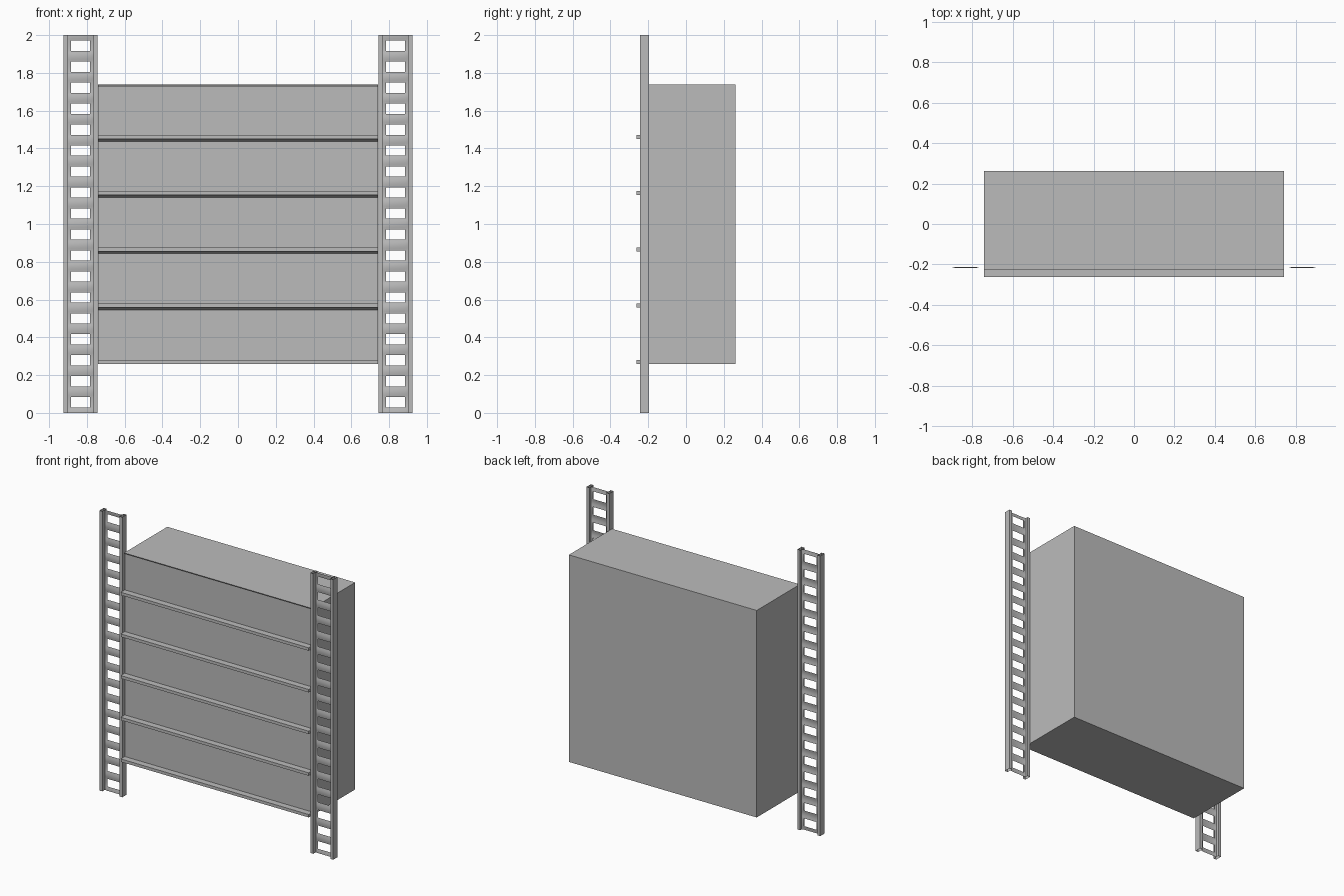
import bpy, bmesh, math

cube = bpy.data.objects.get("Cube")
if cube:
    bpy.data.objects.remove(cube, do_unlink=True)

grey = bpy.data.materials.new("plain_grey")
grey.use_nodes = True
grey.diffuse_color = (0.5, 0.5, 0.5, 1)
grey.node_tree.nodes["Principled BSDF"].inputs["Base Color"].default_value = (0.5, 0.5, 0.5, 1)


def finish(name, bm):
    mesh = bpy.data.meshes.new(name)
    bm.to_mesh(mesh)
    bm.free()
    mesh.materials.append(grey)
    obj = bpy.data.objects.new(name, mesh)
    bpy.context.collection.objects.link(obj)
    return obj


def extrude_x(name, profile, half):
    """Solid bar along x from a (y, z) profile."""
    bm = bmesh.new()
    face = bm.faces.new([bm.verts.new((-half, y, z)) for y, z in profile])
    ext = bmesh.ops.extrude_face_region(bm, geom=[face])
    verts = [g for g in ext["geom"] if isinstance(g, bmesh.types.BMVert)]
    bmesh.ops.translate(bm, verts=verts, vec=(2 * half, 0, 0))
    bmesh.ops.recalc_face_normals(bm, faces=bm.faces)
    return finish(name, bm)


HALF, FRONT, BACK, LOW, TOP = 0.742, -0.225, 0.262, 0.26, 1.738

# Cabinet body, front undercut a little below its top edge
extrude_x("cabinet_body", [(FRONT + 0.008, LOW), (BACK, LOW), (BACK, TOP),
                           (FRONT, TOP), (FRONT + 0.008, TOP - 0.012)], HALF)

# Drawer lips, with a sloping underside above the lowest one
for i in range(5):
    z = LOW + i * 0.2975
    under = 0.0 if i == 0 else 0.012
    extrude_x(f"drawer_lip_{i + 1}",
              [(-0.262, z), (-0.245, z), (FRONT + 0.008, z - under),
               (FRONT + 0.008, z + 0.021), (-0.262, z + 0.021)], HALF)


def rail(name, x0, x1, y0=-0.244, y1=-0.196):
    """Open-ended square tube standing upright."""
    bm = bmesh.new()
    corners = [(x0, y0), (x1, y0), (x1, y1), (x0, y1)]
    low = [bm.verts.new((x, y, 0)) for x, y in corners]
    high = [bm.verts.new((x, y, 2)) for x, y in corners]
    for i in range(4):
        j = (i + 1) % 4
        bm.faces.new((low[i], low[j], high[j], high[i]))
    return finish(name, bm)


def rung_plate(name, centre):
    """Thin sheet with a row of windows and gently bowed rungs between."""
    count, window, bow, steps = 18, 0.055, 0.005, 6
    pitch = 2 / count
    rung = pitch - window
    columns = [(-0.068, 0), (-0.05, 1), (0.05, 1), (0.068, 0)]
    rows = []                                   # height, bow, window above
    for i in range(count + 1):
        for k in range(steps + 1):
            t = k / steps - 0.5
            z = i * pitch + t * rung
            if -0.001 < z < 2.001:
                rows.append((z, bow * math.cos(math.pi * t), k == steps))
    bm = bmesh.new()
    grid = [[bm.verts.new((centre + x, -0.213 - b * w, z)) for x, w in columns]
            for z, b, _ in rows]
    for r in range(len(rows) - 1):
        for c in range(3):
            if not (rows[r][2] and c == 1):
                bm.faces.new((grid[r][c], grid[r][c + 1],
                              grid[r + 1][c + 1], grid[r + 1][c]))
    obj = finish(name, bm)
    for poly in obj.data.polygons:
        poly.use_smooth = True
    return obj


# Ladder-like uprights on both sides
for side, sign in (("left", 1), ("right", -1)):
    mid = sign * 0.833
    rail(f"{side}_upright_rail_a", mid - 0.09, mid - 0.068)
    rail(f"{side}_upright_rail_b", mid + 0.068, mid + 0.09)
    rung_plate(f"{side}_upright_rungs", mid)
